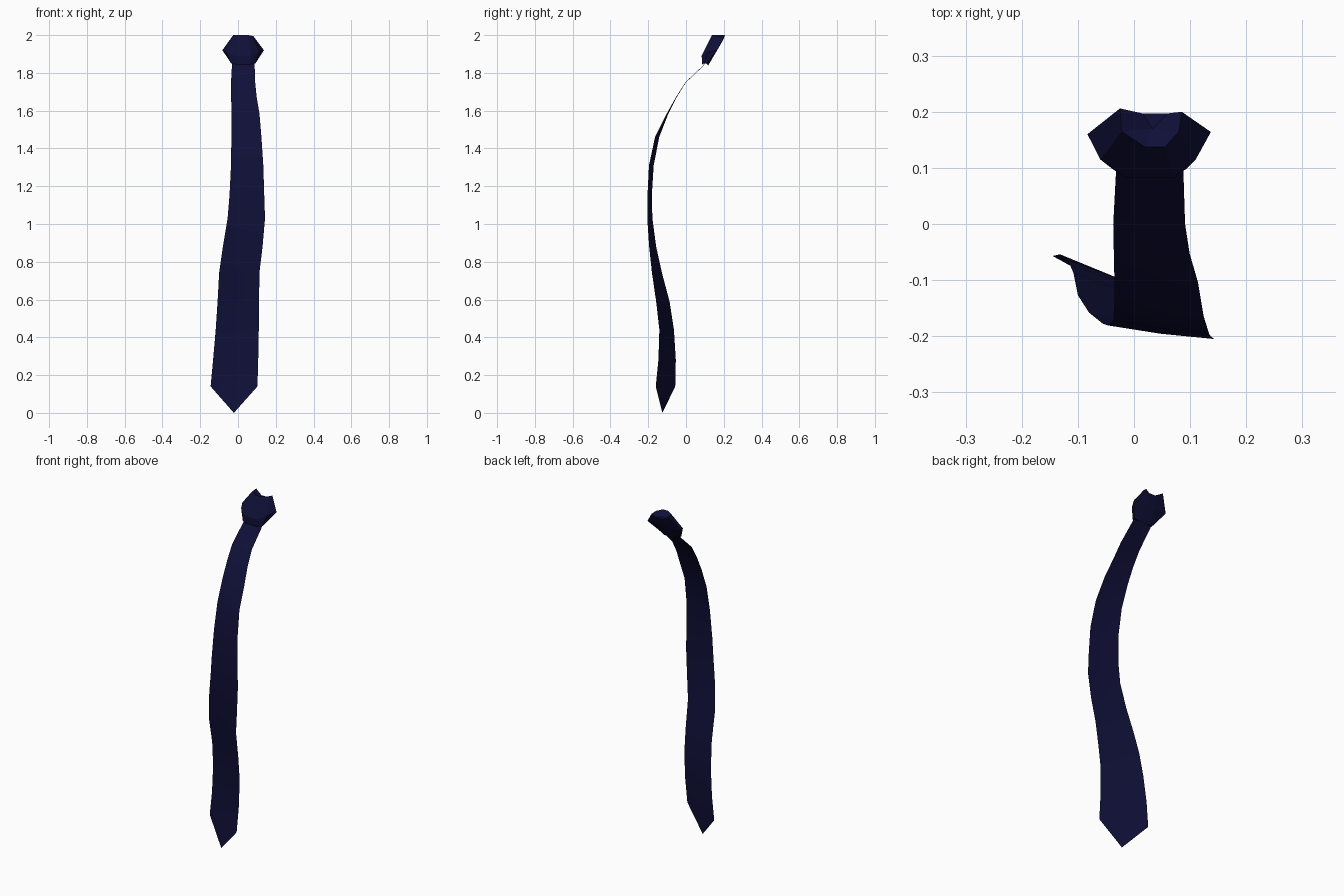
import bpy

navy = bpy.data.materials.new("navy cloth")
navy.diffuse_color = (0.005, 0.005, 0.04, 1)


def make(name, verts, faces, smooth):
    me = bpy.data.meshes.new(name)
    me.from_pydata(verts, [], faces)
    me.materials.append(navy)
    for p in me.polygons:
        p.use_smooth = smooth
    ob = bpy.data.objects.new(name, me)
    bpy.context.collection.objects.link(ob)
    return ob


# Blade: thin waving sheet, rows of (z, x left, x right, y left, y right)
rows = [
    (1.88, -.030, .085, .115, .115),
    (1.84, -.032, .088, .095, .095),
    (1.75, -.037, .091, .000, .000),
    (1.67, -.036, .099, -.050, -.052),
    (1.58, -.035, .114, -.095, -.104),
    (1.46, -.035, .124, -.142, -.164),
    (1.31, -.037, .134, -.171, -.196),
    (1.15, -.045, .139, -.181, -.204),
    (1.03, -.055, .143, -.178, -.205),
    (0.88, -.080, .130, -.158, -.195),
    (0.74, -.100, .113, -.127, -.180),
    (0.59, -.108, .112, -.087, -.158),
    (0.44, -.118, .110, -.064, -.141),
    (0.28, -.132, .107, -.054, -.146),
    (0.14, -.145, .103, -.057, -.160),
]
verts, faces = [], []
for z, xl, xr, yl, yr in rows:
    verts += [(xl, yl, z), ((xl + xr) / 2, (yl + yr) / 2 - .003, z), (xr, yr, z)]
for r in range(len(rows) - 1):
    for c in range(2):
        a = r * 3 + c
        faces.append((a, a + 3, a + 4, a + 1))
# pointed tip
tip = len(verts)
verts.append((-.022, -.125, 0))
b = tip - 3
faces += [(b, tip, b + 1), (b + 1, tip, b + 2)]
make("tie_blade", verts, faces, True)

# Knot: flared wrap with a flat back and a dished top
rings = [
    [(-.035, .110, 1.85), (-.037, .097, 1.85), (-.010, .085, 1.845),
     (.065, .085, 1.845), (.092, .097, 1.85), (.090, .110, 1.85),
     (.060, .118, 1.84), (-.005, .118, 1.84)],
    [(-.083, .160, 1.92), (-.060, .115, 1.91), (-.015, .083, 1.89),
     (.070, .083, 1.89), (.110, .115, 1.91), (.137, .164, 1.92),
     (.060, .165, 1.92), (-.005, .165, 1.92)],
    [(-.025, .206, 2.0), (-.022, .165, 2.0), (.020, .137, 2.0),
     (.055, .137, 2.0), (.080, .165, 1.995), (.085, .200, 1.99),
     (.060, .197, 1.975), (.015, .197, 1.975)],
]
verts = [v for ring in rings for v in ring]
n = 8
faces = [(r * n + i, r * n + (i + 1) % n, (r + 1) * n + (i + 1) % n, (r + 1) * n + i)
         for r in range(2) for i in range(n)]
verts += [(.030, .100, 1.855), (.033, .170, 1.975)]
for i in range(n):
    j = (i + 1) % n
    faces += [(24, j, i), (25, 16 + i, 16 + j)]
make("tie_knot", verts, faces, False)
